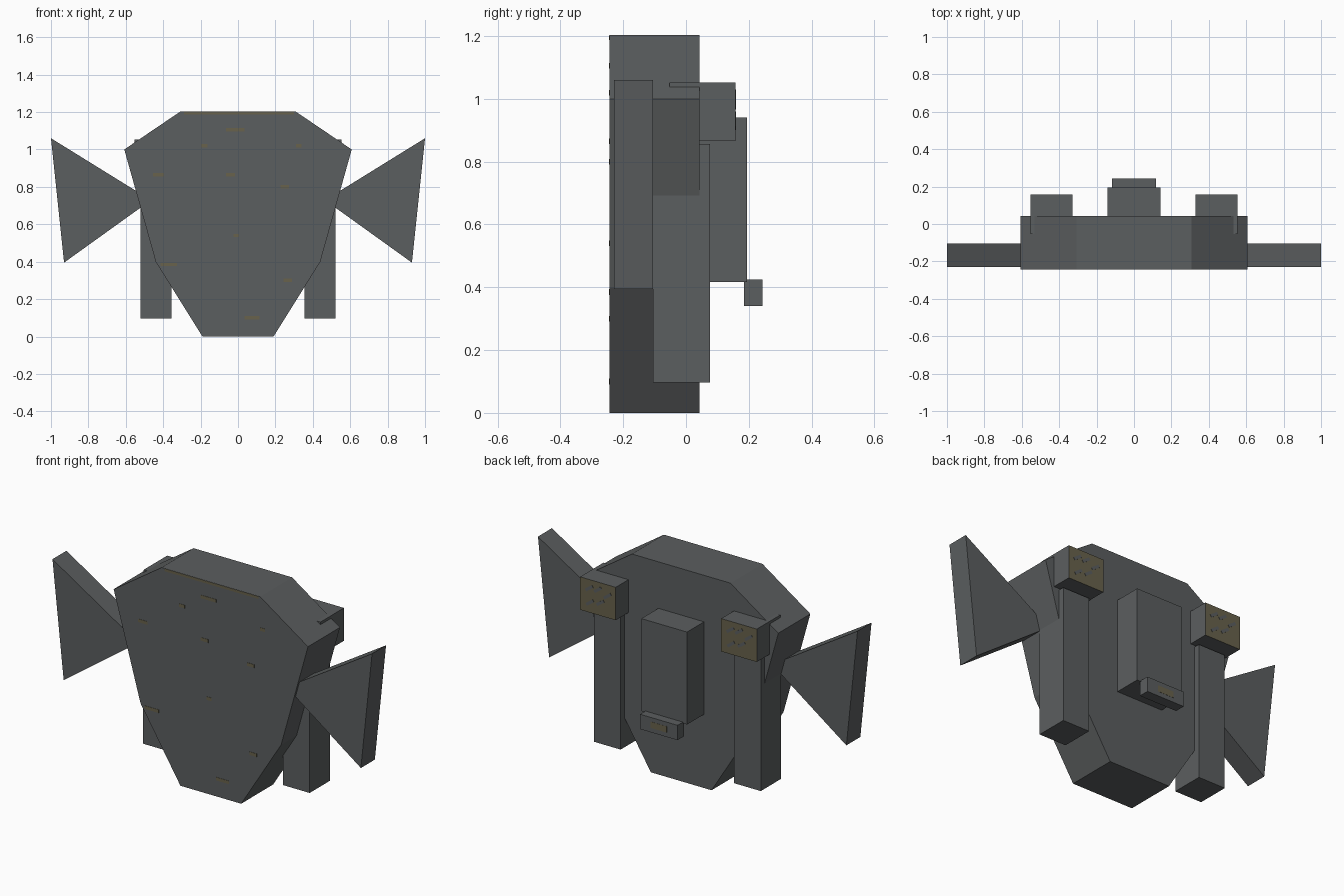
import bpy, bmesh
from math import cos, sin, radians

if "Cube" in bpy.data.objects:
    bpy.data.objects.remove(bpy.data.objects["Cube"])


def material(name, rgb):
    m = bpy.data.materials.new(name)
    m.diffuse_color = (*rgb, 1)
    m.use_nodes = True
    m.node_tree.nodes["Principled BSDF"].inputs["Base Color"].default_value = m.diffuse_color
    return m


GREY = material("charcoal grey", (0.105, 0.112, 0.115))
OLIVE = material("worn olive", (0.138, 0.122, 0.072))


def prism(name, outline, y0, y1, mat=GREY):
    """Extrude an x-z outline from y0 to y1."""
    bm = bmesh.new()
    face = bm.faces.new([bm.verts.new((x, y0, z)) for x, z in outline])
    out = bmesh.ops.extrude_face_region(bm, geom=[face])
    for v in out["geom"]:
        if isinstance(v, bmesh.types.BMVert):
            v.co.y = y1
    bmesh.ops.recalc_face_normals(bm, faces=bm.faces)
    mesh = bpy.data.meshes.new(name)
    bm.to_mesh(mesh)
    bm.free()
    mesh.materials.append(mat)
    ob = bpy.data.objects.new(name, mesh)
    bpy.context.collection.objects.link(ob)
    return ob


def box(name, x0, x1, y0, y1, z0, z1, mat=GREY):
    return prism(name, [(x0, z0), (x1, z0), (x1, z1), (x0, z1)], y0, y1, mat)


# main shield-shaped body
half = [(0.19, 0), (0.44, 0.40), (0.608, 1.0), (0.308, 1.203)]
prism("body", half + [(-x, z) for x, z in reversed(half)], -0.243, 0.043)

# centre ridge and small vent block below it on the back
box("back_ridge", -0.143, 0.143, 0.03, 0.195, 0.417, 0.94)
box("vent_block", -0.117, 0.117, 0.185, 0.243, 0.34, 0.424)
box("vent_patch", -0.05, 0.05, 0.242, 0.244, 0.365, 0.40, OLIVE)

# mirrored side parts
for s, side in ((1, "right"), (-1, "left")):
    wing = [(0.465, 0.729), (0.93, 0.395), (1.0, 1.06)]
    prism(side + "_wing", [(s * x, z) for x, z in wing], -0.23, -0.105)
    box(side + "_pillar", s * 0.355, s * 0.522, -0.105, 0.077, 0.097, 0.857)
    block = box(side + "_block", s * 0.33, s * 0.553, -0.053, 0.157, 0.866, 1.052)
    block.data.materials.append(OLIVE)
    for p in block.data.polygons:          # olive rear face
        if p.normal.y > 0.9:
            p.material_index = 1
    # slanted grey dashes on the rear face
    for i, (u, v) in enumerate([(-0.055, 0.045), (0.0, 0.05), (0.06, 0.03),
                                (-0.05, -0.035), (0.015, -0.02)]):
        a = radians(35)
        cx, cz = s * 0.4415 - u, 0.958 + v
        pts = [(cx - (du * cos(a) - dv * sin(a)), cz + du * sin(a) + dv * cos(a))
               for du, dv in ((-0.027, -0.008), (0.027, -0.008),
                              (0.027, 0.008), (-0.027, 0.008))]
        prism(f"{side}_dash_{i}", pts, 0.156, 0.1585)

# worn paint flecks on the front: centre x, centre z, width
flecks = [(-0.015, 1.105, 0.10), (-0.18, 1.02, 0.035), (0.325, 1.02, 0.03),
          (-0.425, 0.865, 0.06), (-0.04, 0.865, 0.05), (0.25, 0.80, 0.045),
          (-0.01, 0.54, 0.03), (-0.37, 0.385, 0.09), (0.265, 0.30, 0.045),
          (0.075, 0.10, 0.08)]
for i, (x, z, w) in enumerate(flecks):
    box(f"paint_fleck_{i}", x - w / 2, x + w / 2, -0.2445, -0.242,
        z - 0.009, z + 0.009, OLIVE)
box("top_edge_strip", -0.29, 0.30, -0.2445, -0.242, 1.188, 1.202, OLIVE)
